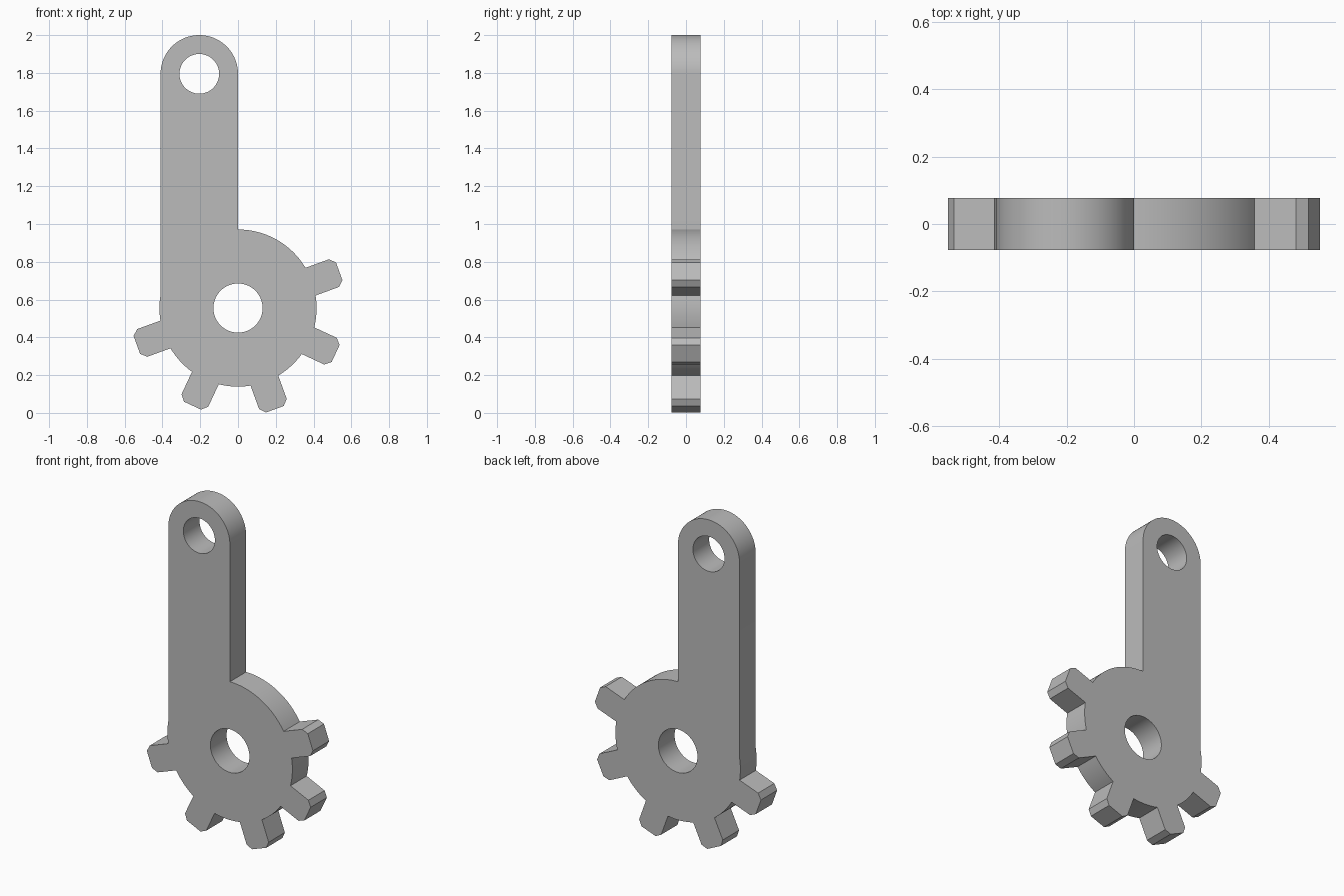
import bpy, bmesh
from math import cos, sin, pi, radians, asin, acos, hypot
from mathutils import Vector

if "Cube" in bpy.data.objects:
    bpy.data.objects.remove(bpy.data.objects["Cube"], do_unlink=True)

HUB = Vector((0, 0.555))          # hub centre in x, z
HUB_R, BORE_R = 0.416, 0.13
EYE = Vector((-0.205, 1.795))     # arm end centre
EYE_R, PIN_R = 0.205, 0.105
HALF_DEPTH = 0.077
TOOTH_W, TOOTH_R = 0.078, 0.54    # half width and shoulder radius
TIP_W, TIP_R = 0.05, 0.57


def arc(centre, radius, start, end, step=radians(3)):
    n = max(2, round(abs(end - start) / step))
    return [centre + radius * Vector((cos(a), sin(a)))
            for a in (start + (end - start) * i / n for i in range(n + 1))]


def tooth(angle):
    """Chamfered tooth corners, clockwise between its two roots."""
    out, side = Vector((cos(angle), sin(angle))), Vector((-sin(angle), cos(angle)))
    corners = ((TOOTH_R, TOOTH_W), (TIP_R, TIP_W), (TIP_R, -TIP_W), (TOOTH_R, -TOOTH_W))
    return [HUB + out * r + side * t for r, t in corners]


# Outline: clockwise round the toothed hub, then up and over the arm
half = asin(TOOTH_W / HUB_R)
outline, angle = [], pi / 2
for i in range(5):
    mid = radians(20 - 45 * i)
    outline += arc(HUB, HUB_R, angle, mid + half) + tooth(mid)
    angle = mid - half
arm_join = acos((EYE.x - EYE_R) / HUB_R) - 2 * pi
outline += arc(HUB, HUB_R, angle, arm_join)
outline += arc(EYE, EYE_R, pi, 0)

# Flat plate with the two holes, extruded to thickness
bm = bmesh.new()
loops = [outline, arc(HUB, BORE_R, 0, 2 * pi)[:-1], arc(EYE, PIN_R, 0, 2 * pi)[:-1]]
edges = []
for loop in loops:
    verts = [bm.verts.new((p.x, -HALF_DEPTH, p.y)) for p in loop]
    edges += [bm.edges.new((verts[i - 1], verts[i])) for i in range(len(verts))]
bmesh.ops.triangle_fill(bm, use_beauty=True, edges=edges, normal=(0, -1, 0))
result = bmesh.ops.extrude_face_region(bm, geom=bm.faces[:], use_keep_orig=True)
moved = [g for g in result["geom"] if isinstance(g, bmesh.types.BMVert)]
bmesh.ops.translate(bm, verts=moved, vec=(0, 2 * HALF_DEPTH, 0))
bmesh.ops.recalc_face_normals(bm, faces=bm.faces[:])
mesh = bpy.data.meshes.new("toothed_lever")
bm.to_mesh(mesh)
bm.free()
lever = bpy.data.objects.new("toothed_lever", mesh)
bpy.context.collection.objects.link(lever)

# Plain grey finish
grey = bpy.data.materials.new("plain_grey")
grey.use_nodes = True
colour = (0.5, 0.5, 0.5, 1)
grey.diffuse_color = colour
grey.node_tree.nodes["Principled BSDF"].inputs["Base Color"].default_value = colour
mesh.materials.append(grey)

# Smooth round walls with sharp corners
bpy.context.view_layer.objects.active = lever
lever.select_set(True)
bpy.ops.object.shade_smooth_by_angle(angle=radians(25))
